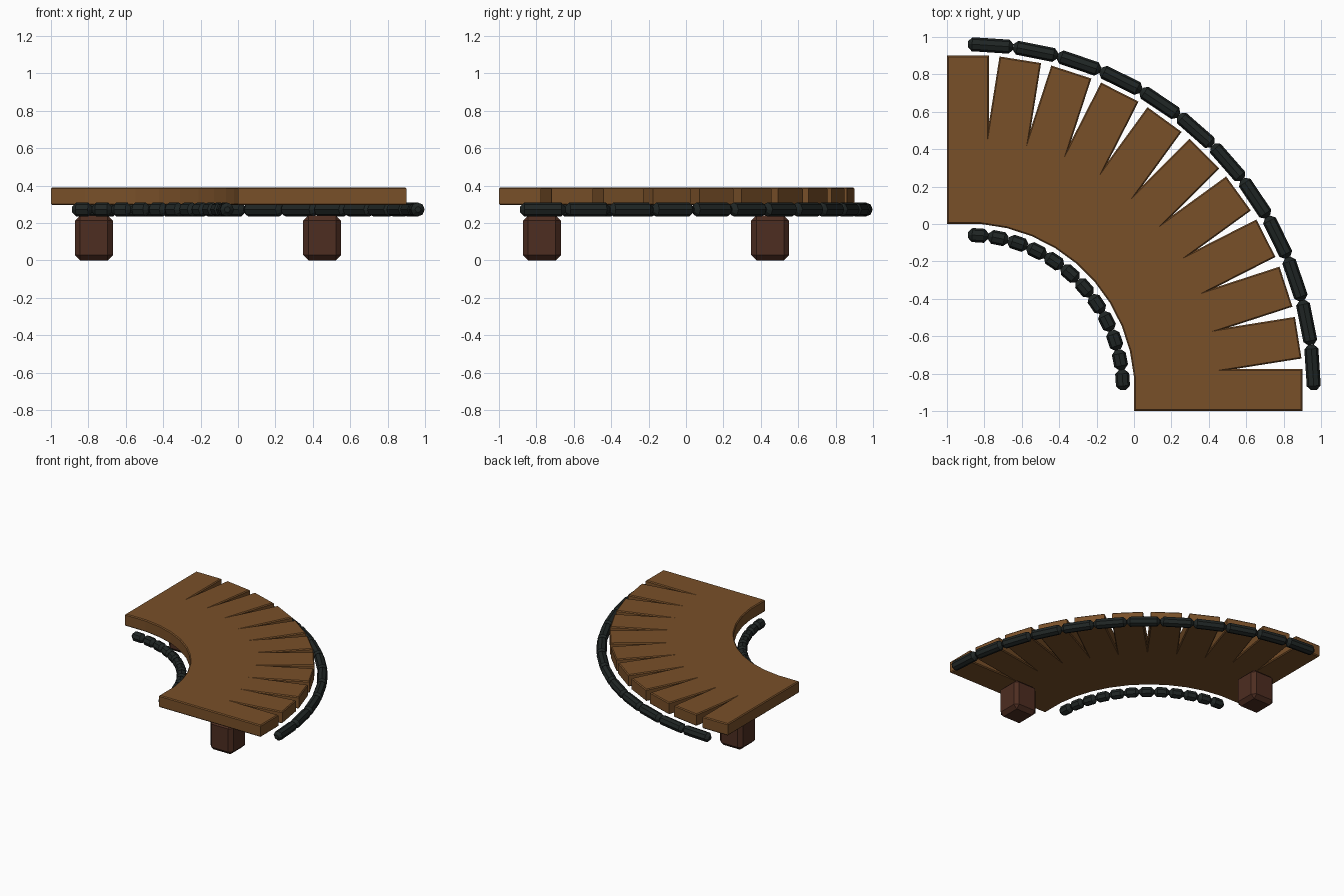
import bpy, bmesh, math
from mathutils import Vector, Matrix

if "Cube" in bpy.data.objects:
    bpy.data.objects.remove(bpy.data.objects["Cube"])

C = -0.8875                      # x and y of the bend's centre
R_IN, R_OUT, HALF = 0.8875, 1.7875, 0.1125
PLANKS, STEP = 11, math.radians(9)


def material(name, rgb):
    m = bpy.data.materials.new(name)
    m.diffuse_color = (*rgb, 1)
    m.use_nodes = True
    m.node_tree.nodes["Principled BSDF"].inputs["Base Color"].default_value = m.diffuse_color
    return m


def finish(bm, name, mat):
    bmesh.ops.recalc_face_normals(bm, faces=bm.faces)
    me = bpy.data.meshes.new(name)
    bm.to_mesh(me)
    bm.free()
    me.materials.append(mat)
    ob = bpy.data.objects.new(name, me)
    bpy.context.collection.objects.link(ob)
    return ob


def loft(bm, rings):
    """Skin a stack of equal-length closed rings and cap both ends."""
    vs = [[bm.verts.new(p) for p in ring] for ring in rings]
    n = len(vs[0])
    for a, b in zip(vs, vs[1:]):
        for i in range(n):
            j = (i + 1) % n
            bm.faces.new((a[i], a[j], b[j], b[i]))
    bm.faces.new(vs[0])
    bm.faces.new(vs[-1])


def polar(angle, radius, side=0.0):
    """Point at a radius along a plank direction, shifted sideways."""
    s, c = math.sin(angle), math.cos(angle)
    return (C + radius * s + side * c, C + radius * c - side * s)


def deck_outline(d):
    """Fanned planks merged into one outline, inset by d."""
    ri, ro, h = R_IN + d, R_OUT - d, HALF - d
    pts = [polar(0, ri, -h)]
    for k in range(PLANKS):
        a = k * STEP
        pts += [polar(a, ro, -h), polar(a, ro, h)]
        if k < PLANKS - 1:
            pts.append(polar(a + STEP / 2, h / math.sin(STEP / 2)))
    pts.append(polar((PLANKS - 1) * STEP, ri, h))
    for k in reversed(range(PLANKS - 1)):
        pts.append(polar((k + 0.5) * STEP, ri / math.cos(STEP / 2)))
    return pts


wood = material("wood", (0.19, 0.08, 0.022))
dark_wood = material("dark_wood", (0.075, 0.026, 0.015))
iron = material("iron", (0.014, 0.019, 0.018))

# Plank deck with a small chamfer top and bottom
Z0, Z1, D = 0.295, 0.39, 0.007
bm = bmesh.new()
loft(bm, [[(x, y, z) for x, y in deck_outline(d)]
          for d, z in ((D, Z0), (0, Z0 + D), (0, Z1 - D), (D, Z1))])
finish(bm, "plank_deck", wood)


# Rails made of twelve straight chamfered bars each
def rail(name, radius, bars=12, r=0.0375, cut=0.022, sides=8):
    bm = bmesh.new()
    step = math.pi / 2 / bars
    for k in range(bars):
        a = Vector((*polar(k * step, radius), 0.272))
        b = Vector((*polar((k + 1) * step, radius), 0.272))
        axis = (b - a).normalized()
        u = axis.cross(Vector((0, 0, 1)))
        rings = []
        for p, q in ((a, r - cut), (a + axis * cut, r),
                     (b - axis * cut, r), (b, r - cut)):
            rings.append([p + q * (u * math.cos(t) + Vector((0, 0, math.sin(t))))
                          for t in (2 * math.pi * i / sides for i in range(sides))])
        loft(bm, rings)
    finish(bm, name, iron)


rail("outer_rail", 1.85)
rail("inner_rail", 0.83)


# Sleeper blocks under the two ends
def block(name, x, y, w=0.203, h=0.24):
    bm = bmesh.new()
    bmesh.ops.create_cube(bm, size=1, matrix=Matrix.Translation((x, y, h / 2))
                          @ Matrix.Diagonal((w, w, h, 1)))
    bmesh.ops.bevel(bm, geom=bm.edges[:], offset=0.028, segments=1, affect='EDGES')
    finish(bm, name, dark_wood)


block("end_block_right", 0.45, -0.77)
block("end_block_left", -0.77, 0.45)
